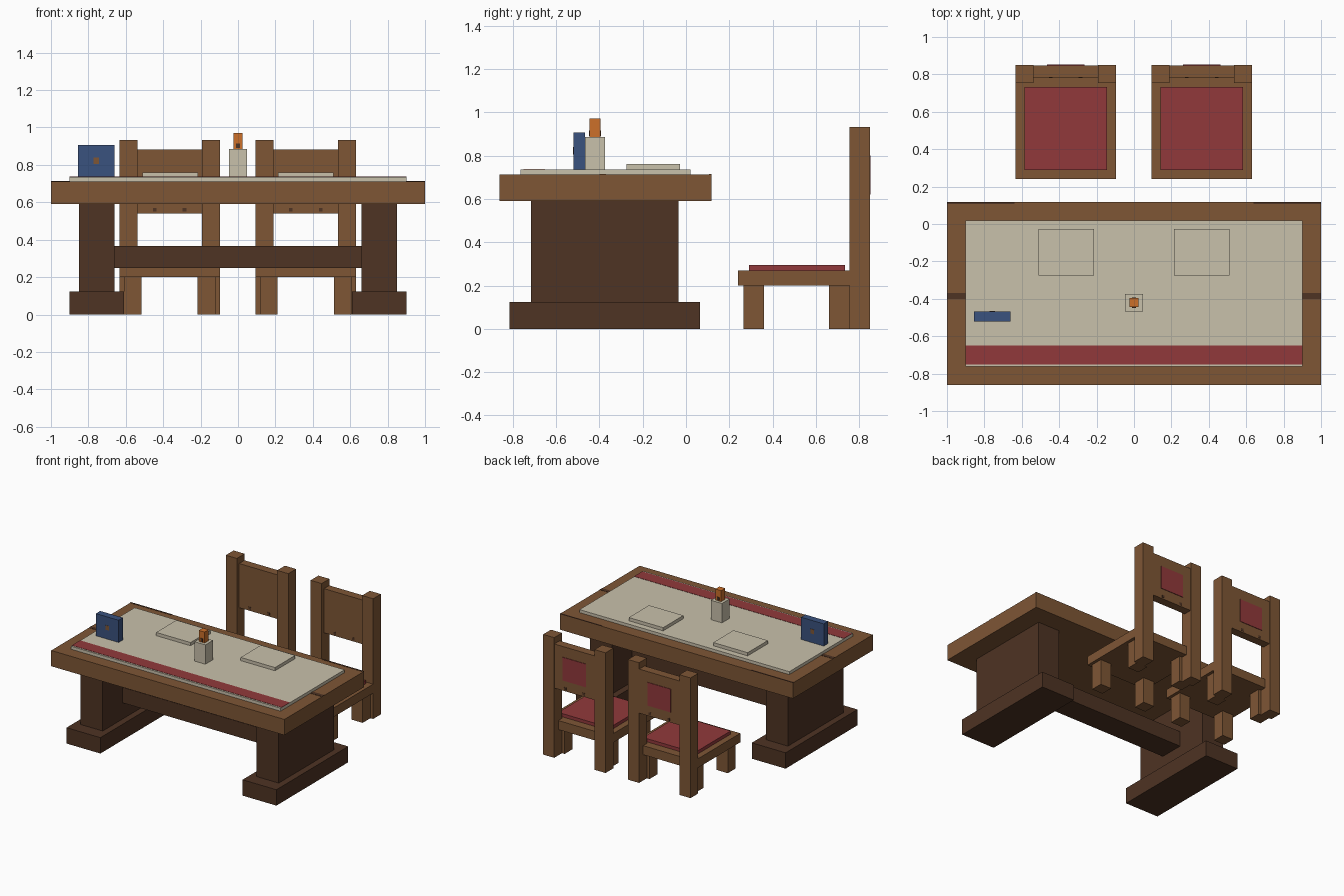
import bpy

if "Cube" in bpy.data.objects:
    bpy.data.objects.remove(bpy.data.objects["Cube"])


def lin(c):
    c /= 255
    return c / 12.92 if c <= 0.04045 else ((c + 0.055) / 1.055) ** 2.4


def material(name, r, g, b):
    m = bpy.data.materials.new(name)
    m.diffuse_color = (lin(r), lin(g), lin(b), 1)
    m.use_nodes = True
    m.node_tree.nodes["Principled BSDF"].inputs["Base Color"].default_value = m.diffuse_color
    return m


wood = material("warm wood", 126, 86, 53)
dark = material("dark wood", 78, 51, 35)
red = material("red fabric", 145, 57, 59)
cream = material("cream cloth", 201, 193, 171)
blue = material("blue cover", 58, 82, 126)
orange = material("orange flame", 204, 112, 42)


def box(name, x, y, z, mat):
    """Box from (min, max) ranges on each axis."""
    sx, sy, sz = (r[1] - r[0] for r in (x, y, z))
    bpy.ops.mesh.primitive_cube_add(size=1)
    o = bpy.context.object
    o.name = name
    for v in o.data.vertices:
        v.co.x = x[0] + (v.co.x + 0.5) * sx
        v.co.y = y[0] + (v.co.y + 0.5) * sy
        v.co.z = z[0] + (v.co.z + 0.5) * sz
    o.data.materials.append(mat)
    return o


def mirrored(name, x, y, z, mat):
    """The same box on both sides of the middle."""
    box(name + "_right", x, y, z, mat)
    box(name + "_left", (-x[1], -x[0]), y, z, mat)


# Table
box("table_top", (-1, 1), (-0.86, 0.117), (0.59, 0.712), wood)
mirrored("table_pedestal", (0.66, 0.85), (-0.715, -0.035), (0.12, 0.59), dark)
mirrored("table_foot", (0.61, 0.90), (-0.815, 0.065), (0, 0.123), dark)
box("table_stretcher", (-0.66, 0.66), (-0.47, -0.28), (0.248, 0.367), dark)
mirrored("plank_gap", (0.90, 1), (-0.40, -0.37), (0.711, 0.714), dark)
mirrored("edge_grain", (0.64, 1), (0.106, 0.117), (0.711, 0.714), dark)

# Cloth with a stripe, and place mats
box("table_cloth", (-0.9, 0.9), (-0.763, 0.02), (0.712, 0.735), cream)
box("cloth_stripe", (-0.9, 0.9), (-0.75, -0.65), (0.734, 0.737), red)
mirrored("napkin", (0.215, 0.51), (-0.275, -0.027), (0.735, 0.76), cream)

# Candle
box("candle", (-0.047, 0.047), (-0.467, -0.373), (0.735, 0.885), cream)
box("candle_flame", (-0.025, 0.025), (-0.445, -0.395), (0.885, 0.97), orange)
box("candle_wick", (-0.01, 0.01), (-0.448, -0.392), (0.89, 0.915), dark)

# Standing book
box("book", (-0.855, -0.66), (-0.52, -0.467), (0.735, 0.907), blue)
box("book_badge", (-0.772, -0.743), (-0.522, -0.465), (0.805, 0.84), wood)

# Chairs
for side, cx in (("right", 0.3625), ("left", -0.3655)):
    def part(name, x, y, z, mat):
        box(f"chair_{name}_{side}", (cx + x[0], cx + x[1]), y, z, mat)

    part("seat", (-0.268, 0.268), (0.24, 0.757), (0.20, 0.27), wood)
    part("seat_rear", (-0.173, 0.173), (0.757, 0.80), (0.20, 0.27), wood)
    part("cushion", (-0.221, 0.221), (0.29, 0.733), (0.27, 0.295), red)
    part("back_panel", (-0.173, 0.173), (0.783, 0.848), (0.54, 0.882), wood)
    part("back_patch", (-0.10, 0.10), (0.845, 0.852), (0.62, 0.80), red)
    for s, label in ((1, "outer"), (-1, "inner")):
        px = sorted((s * 0.173, s * 0.268))
        lx = sorted((s * 0.15, s * 0.245))
        part("post_" + label, px, (0.755, 0.85), (0, 0.932), wood)
        part("front_leg_" + label, lx, (0.265, 0.36), (0, 0.20), wood)
        part("rear_leg_" + label, lx, (0.66, 0.755), (0, 0.20), wood)
        # Wood knots on the back panel
        kx = sorted((s * 0.07, s * 0.09))
        part("knot_" + label, kx, (0.781, 0.85), (0.55, 0.57), dark)
